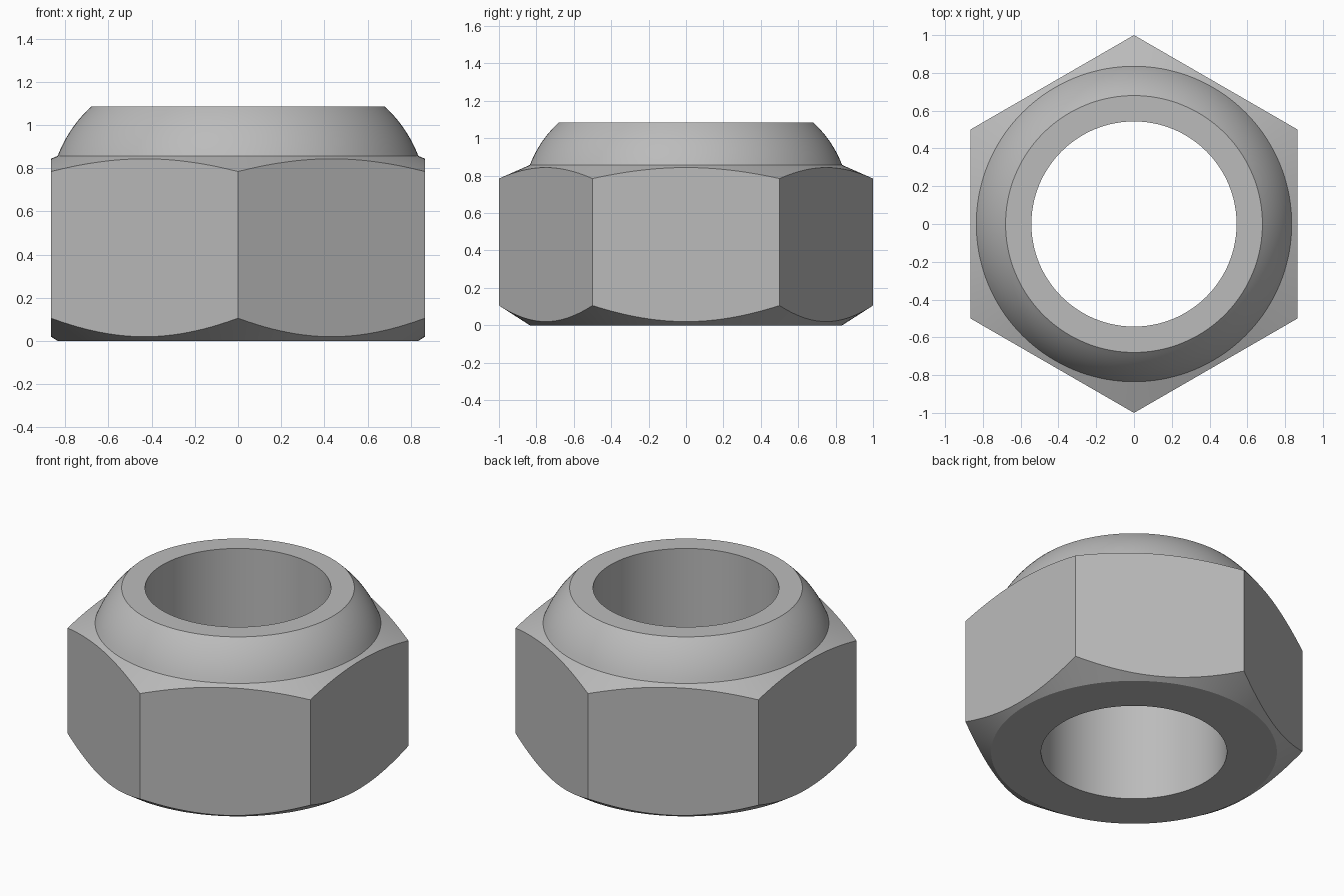
import bpy
import bmesh
from math import pi, cos, sin

SEGMENTS = 144          # multiple of six so the corners are exact
FLAT = 0.866            # centre to hexagon face
BORE = 0.543
SEAT = 0.835            # radius where the chamfers begin
TOP, SHOULDER = 1.085, 0.857

cube = bpy.data.objects.get("Cube")
if cube:
    bpy.data.objects.remove(cube, do_unlink=True)

# Plain steel
steel = bpy.data.materials.new("grey steel")
steel.use_nodes = True
colour = (0.5, 0.5, 0.5, 1)
steel.diffuse_color = colour
steel.node_tree.nodes["Principled BSDF"].inputs["Base Color"].default_value = colour


def collar_arc(steps=10):
    """Rounded collar profile from the shoulder up to the top rim."""
    start, bend, end = (SEAT, SHOULDER), (0.783, 0.99), (0.68, TOP)
    points = []
    for i in range(steps + 1):
        t = i / steps
        points.append(tuple((1 - t) ** 2 * a + 2 * t * (1 - t) * b + t * t * c
                            for a, b, c in zip(start, bend, end)))
    return points


def section(angle):
    """Closed cross-section of the nut at one angle; the chamfers are cones."""
    offset = (angle - pi / 2) % (pi / 3) - pi / 6
    radius = FLAT / cos(offset)
    bottom = (radius - SEAT) * 0.64
    top = SHOULDER - (radius - SEAT) * 0.44
    return [(BORE, 0), (SEAT, 0), (radius, bottom), (radius, top),
            *collar_arc(), (BORE, TOP)]


# Sweep the section into the hexagonal body, collar and bore
bm = bmesh.new()
rings = []
for i in range(SEGMENTS):
    angle = pi / 2 + 2 * pi * i / SEGMENTS
    rings.append([bm.verts.new((r * cos(angle), r * sin(angle), z))
                  for r, z in section(angle)])
for i, ring in enumerate(rings):
    following = rings[(i + 1) % SEGMENTS]
    for j in range(len(ring)):
        k = (j + 1) % len(ring)
        bm.faces.new((ring[j], following[j], following[k], ring[k]))
bmesh.ops.recalc_face_normals(bm, faces=bm.faces)

mesh = bpy.data.meshes.new("lock_nut")
bm.to_mesh(mesh)
bm.free()
mesh.materials.append(steel)
nut = bpy.data.objects.new("lock_nut", mesh)
bpy.context.collection.objects.link(nut)

# Smooth curved surfaces, crisp machined edges
bpy.ops.object.select_all(action="DESELECT")
nut.select_set(True)
bpy.context.view_layer.objects.active = nut
bpy.ops.object.shade_smooth_by_angle(angle=pi / 7)
